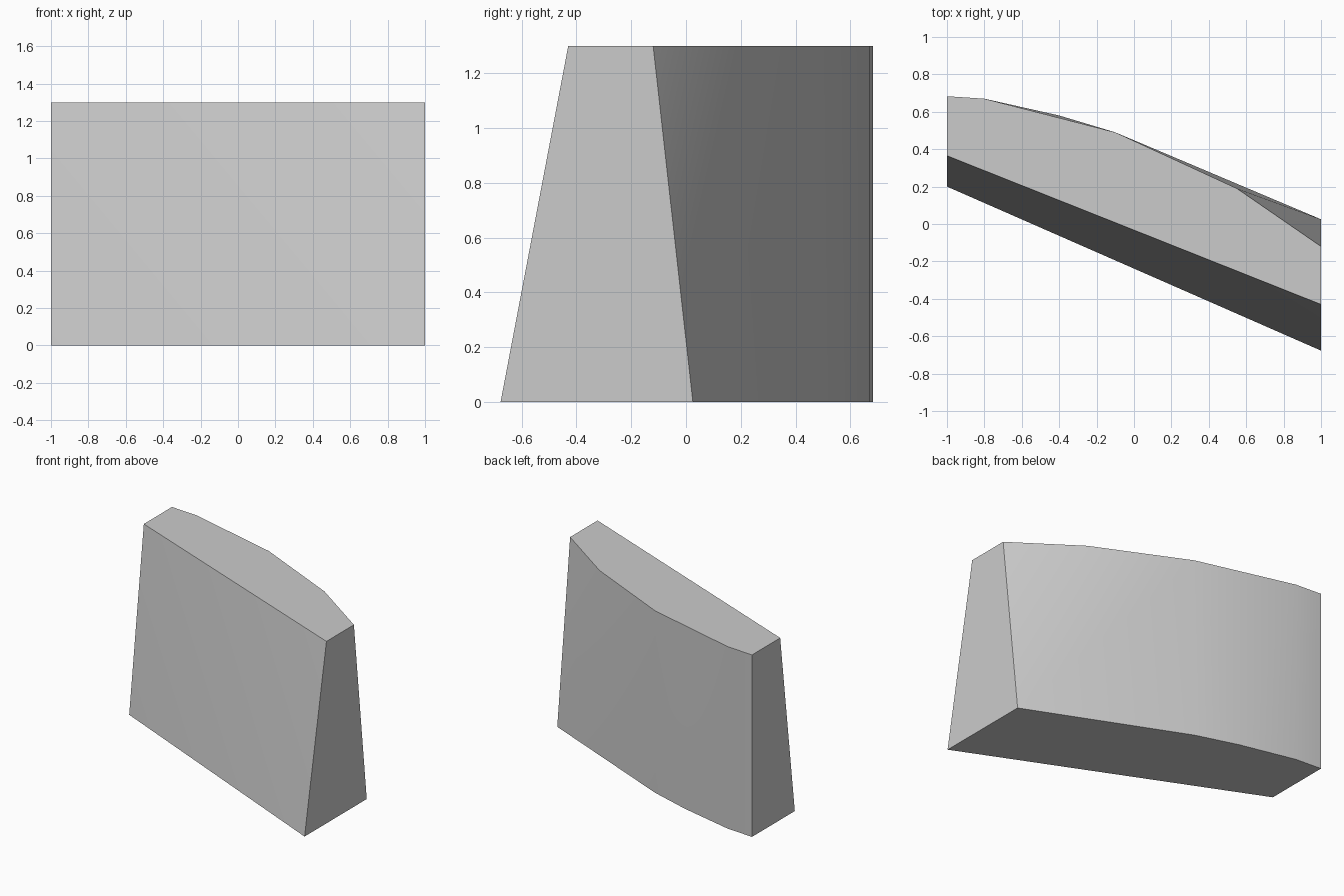
import bpy
import bmesh
from math import radians

cube = bpy.data.objects.get("Cube")
if cube:
    bpy.data.objects.remove(cube, do_unlink=True)

HEIGHT = 1.3

# Outlines of the curved back (from left to right), then the straight front
top_back = [(1, -0.12), (0.55, 0.19), (-0.1, 0.49), (-0.8, 0.67), (-1, 0.683)]
low_back = [(1, 0.025), (-0.1, 0.49), (-0.4, 0.58), (-0.8, 0.67), (-1, 0.683)]
top_front = [(-1, 0.365), (1, -0.43)]
low_front = [(-1, 0.2), (1, -0.677)]

bm = bmesh.new()


def ring(points, z):
    return [bm.verts.new((x, y, z)) for x, y in points]


top = ring(top_back + top_front, HEIGHT)
low = ring(low_back + low_front, 0)

# Flat top and bottom
bm.faces.new(top)
bm.faces.new(low)

# Curved back: walk along both edges, t advances the top and b the bottom
t = b = 0
for step in "ttbbtb":
    if step == "t":
        bm.faces.new((low[b], top[t], top[t + 1]))
        t += 1
    else:
        bm.faces.new((low[b], top[t], low[b + 1]))
        b += 1
bm.faces.new((low[3], top[3], top[4], low[4]))

# Straight ends
bm.faces.new((low[4], top[4], top[5], low[5]))
bm.faces.new((low[6], top[6], top[0], low[0]))

# Slightly twisted sloping front
bm.faces.new((low[5], top[5], low[6]))
bm.faces.new((low[6], top[5], top[6]))

bmesh.ops.recalc_face_normals(bm, faces=bm.faces)
mesh = bpy.data.meshes.new("curved_block")
bm.to_mesh(mesh)
bm.free()

block = bpy.data.objects.new("curved_block", mesh)
bpy.context.collection.objects.link(block)

# Single plain grey
grey = bpy.data.materials.new("light_grey")
grey.use_nodes = True
colour = (0.6, 0.6, 0.6, 1)
grey.diffuse_color = colour
grey.node_tree.nodes["Principled BSDF"].inputs["Base Color"].default_value = colour
mesh.materials.append(grey)

# Smooth the back while keeping the outer edges sharp
bpy.ops.object.select_all(action="DESELECT")
block.select_set(True)
bpy.context.view_layer.objects.active = block
bpy.ops.object.shade_smooth_by_angle(angle=radians(30))
